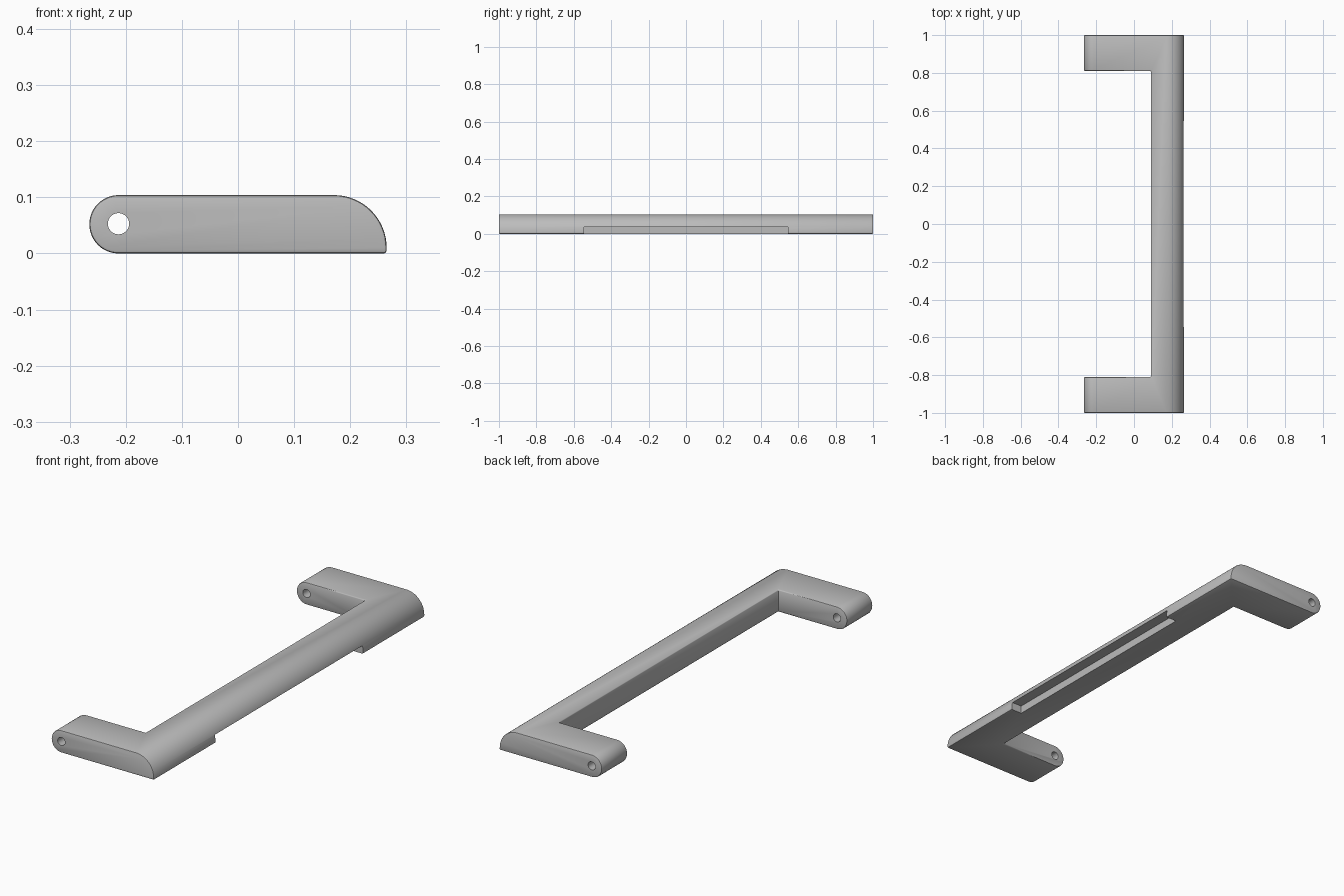
import bpy, bmesh
from math import sin, cos, pi

if "Cube" in bpy.data.objects:
    bpy.data.objects.remove(bpy.data.objects["Cube"])

grey = bpy.data.materials.new("light grey")
grey.use_nodes = True
grey.diffuse_color = (0.5, 0.5, 0.5, 1)
grey.node_tree.nodes["Principled BSDF"].inputs["Base Color"].default_value = (0.5, 0.5, 0.5, 1)


def arc(cx, cz, r, a0, a1, n):
    return [(cx + r * cos(a0 + (a1 - a0) * i / n), cz + r * sin(a0 + (a1 - a0) * i / n))
            for i in range(n + 1)]


def extrude(name, profile, y0, y1):
    """Extrude an x-z profile along y."""
    bm = bmesh.new()
    face = bm.faces.new([bm.verts.new((x, y0, z)) for x, z in profile])
    new = bmesh.ops.extrude_face_region(bm, geom=[face])["geom"]
    bmesh.ops.translate(bm, vec=(0, y1 - y0, 0),
                        verts=[v for v in new if isinstance(v, bmesh.types.BMVert)])
    bmesh.ops.recalc_face_normals(bm, faces=bm.faces)
    mesh = bpy.data.meshes.new(name)
    bm.to_mesh(mesh)
    bm.free()
    ob = bpy.data.objects.new(name, mesh)
    bpy.context.collection.objects.link(ob)
    mesh.materials.append(grey)
    return ob


def box(x0, x1, z0, z1):
    return [(x0, z0), (x1, z0), (x1, z1), (x0, z1)]


def cut(ob, cutter):
    cutter.hide_render = True
    mod = ob.modifiers.new("cut", "BOOLEAN")
    mod.operation, mod.solver, mod.object = "DIFFERENCE", "EXACT", cutter
    bpy.ops.object.modifier_apply(modifier=mod.name)
    bpy.data.objects.remove(cutter)


# Handle body: rounded arm ends on the left, quarter-round outer edge on the right
R = 0.052
profile = (arc(-0.213, R, R, -pi / 2, -3 * pi / 2, 24)
           + arc(0.171, 0.01, 0.094, pi / 2, 0, 16) + [(0.265, 0)])
handle = extrude("handle", profile, -1, 1)
bpy.context.view_layer.objects.active = handle
handle.select_set(True)

# Open space between the two arms
cut(handle, extrude("opening_cutter", box(-0.5, 0.09, -0.1, 0.2), -0.81, 0.81))

# Small softened edges
bevel = handle.modifiers.new("bevel", "BEVEL")
bevel.width, bevel.segments = 0.005, 2
bevel.limit_method, bevel.angle_limit = "ANGLE", 0.7
bpy.ops.object.modifier_apply(modifier=bevel.name)

# Finger recess under the outer edge
cut(handle, extrude("recess_cutter", box(0.21, 0.4, -0.1, 0.037), -0.545, 0.545))

# Pivot holes through both arms
for side in (-1, 1):
    cut(handle, extrude("hole_cutter", arc(-0.213, 0.053, 0.019, 0, 2 * pi, 24)[:-1],
                        side * 0.7, side * 1.1))

bpy.ops.object.shade_smooth_by_angle(angle=0.6)
